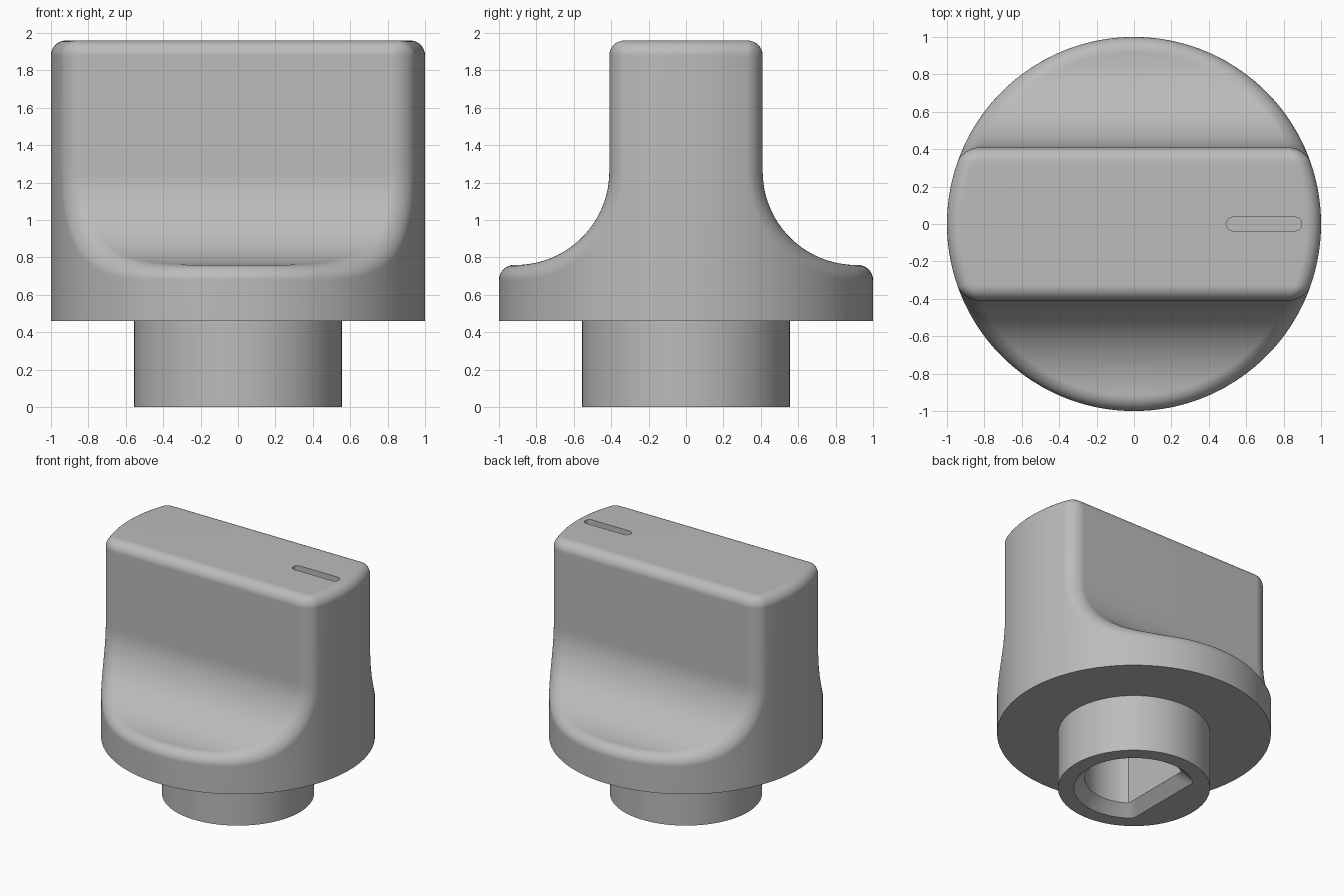
import bpy, bmesh
from math import sin, cos, pi, asin, sqrt, atan2

if "Cube" in bpy.data.objects:
    bpy.data.objects.remove(bpy.data.objects["Cube"], do_unlink=True)

EDGE = 0.08                    # rounding radius of all grip edges
TOP, BASE = 1.96, 0.46         # grip height, underside of the disc
GRIP = 0.41                    # half thickness of the grip
SCOOP, SCOOP_Z = 0.5, 1.26     # finger scoop radius and centre height
STEM = 0.555
STEPS = 8

grey = bpy.data.materials.new("plain_grey")
grey.use_nodes = True
grey.diffuse_color = (0.5, 0.5, 0.5, 1)
grey.node_tree.nodes["Principled BSDF"].inputs["Base Color"].default_value = (0.5, 0.5, 0.5, 1)


def make_object(name, bm):
    bmesh.ops.recalc_face_normals(bm, faces=bm.faces)
    mesh = bpy.data.meshes.new(name)
    bm.to_mesh(mesh)
    bm.free()
    mesh.materials.append(grey)
    obj = bpy.data.objects.new(name, mesh)
    bpy.context.collection.objects.link(obj)
    return obj


bm = bmesh.new()
cache = {}


def vert(x, y, z):
    key = tuple(round(c, 4) + 0.0 for c in (x, y, z))
    if key not in cache:
        cache[key] = bm.verts.new(key)
    return cache[key]


def face(points):
    verts = list(dict.fromkeys(vert(*p) for p in points))
    if len(verts) > 2:
        bm.faces.new(verts)


# Half profile of the grip: point and outward normal, from the top to the scoop foot
profile = [(GRIP * i / 10 * (1 - EDGE / GRIP), TOP, 0, 1) for i in range(10)]
for i in range(STEPS + 1):
    a = pi / 2 * (1 - i / STEPS)
    profile.append((GRIP - EDGE + EDGE * cos(a), TOP - EDGE + EDGE * sin(a), cos(a), sin(a)))
for i in range(25):
    a = pi + pi / 2 * i / 24
    profile.append((GRIP + SCOOP + SCOOP * cos(a), SCOOP_Z + SCOOP * sin(a), -cos(a), -sin(a)))


def column(t):
    """One line of the rounded edge, t running from the grip face to the round wall."""
    inset, radius = EDGE * (1 - cos(t)), 1 - EDGE * (1 - sin(t))
    pts = [(y - ny * inset, z - nz * inset) for y, z, ny, nz in profile]
    start = asin(pts[-1][0] / radius)
    foot_z = pts[-1][1]
    for k in range(1, 13):
        pts.append((radius * sin(start + (pi / 2 - start) * k / 12), foot_z))
    return [(sqrt(max(radius ** 2 - y * y, 0)), y, z) for y, z in pts]


# Grip faces, rounded edges and round wall, mirrored to four quarters
cols = [column(pi / 2 * i / STEPS) for i in range(STEPS + 1)]
cols.insert(0, [(0, y, z) for x, y, z in cols[0]])
wall = cols[-1]
rim = set()
for sx in (1, -1):
    for sy in (1, -1):
        def flip(p):
            return (p[0] * sx, p[1] * sy, p[2])
        for a, b in zip(cols, cols[1:]):
            for i in range(len(a) - 1):
                face([flip(p) for p in (a[i], a[i + 1], b[i + 1], b[i])])
        run = [wall[0]]
        for p in wall[1:]:
            run.append(p)
            if abs(p[1] - run[0][1]) > 0.0005:
                low = [(q[0], q[1], BASE) for q in (p, run[0])]
                face([flip(q) for q in run + low])
                run = [p]
        for p in wall:
            rim.add(tuple(round(c, 4) + 0.0 for c in flip((p[0], p[1], BASE))))

# Underside, stem and D-shaped socket as rings on the same angles
rim = sorted(rim, key=lambda p: atan2(p[1], p[0]))
angles = [atan2(p[1], p[0]) for p in rim]


def ring(radius, z, flat=2):
    pts = []
    for a in angles:
        r = min(radius, flat / -cos(a)) if cos(a) < -0.01 else radius
        pts.append((r * cos(a), r * sin(a), z))
    return pts


rings = [rim, ring(STEM, BASE), ring(STEM, 0), ring(0.44, 0, 0.28),
         ring(0.36, 0.08, 0.2), ring(0.36, 0.8, 0.2)]
for a, b in zip(rings, rings[1:]):
    for i in range(len(a)):
        j = (i + 1) % len(a)
        face([a[i], a[j], b[j], b[i]])
face(rings[-1])
knob = make_object("knob_body", bm)

# Pointer slot cut into the top
bm = bmesh.new()
outline = []
for cx, first in ((0.86, -pi / 2), (0.53, pi / 2)):
    for i in range(13):
        a = first + pi * i / 12
        outline.append(bm.verts.new((cx + 0.037 * cos(a), 0.037 * sin(a), TOP - 0.05)))
base = bm.faces.new(outline)
grown = bmesh.ops.extrude_face_region(bm, geom=[base])["geom"]
bmesh.ops.translate(bm, vec=(0, 0, 0.2), verts=[g for g in grown if isinstance(g, bmesh.types.BMVert)])
cutter = make_object("slot_cutter", bm)
cutter.hide_render = True

cut = knob.modifiers.new("pointer_slot", "BOOLEAN")
cut.operation, cut.solver, cut.object = "DIFFERENCE", "EXACT", cutter
bpy.ops.object.select_all(action="DESELECT")
bpy.context.view_layer.objects.active = knob
knob.select_set(True)
bpy.ops.object.modifier_apply(modifier=cut.name)
bpy.data.objects.remove(cutter, do_unlink=True)

# Smooth curves with crisp rims and flat faces
bpy.ops.object.shade_smooth_by_angle(angle=pi / 6)
normals = knob.modifiers.new("flat_faces", "WEIGHTED_NORMAL")
normals.keep_sharp = True
